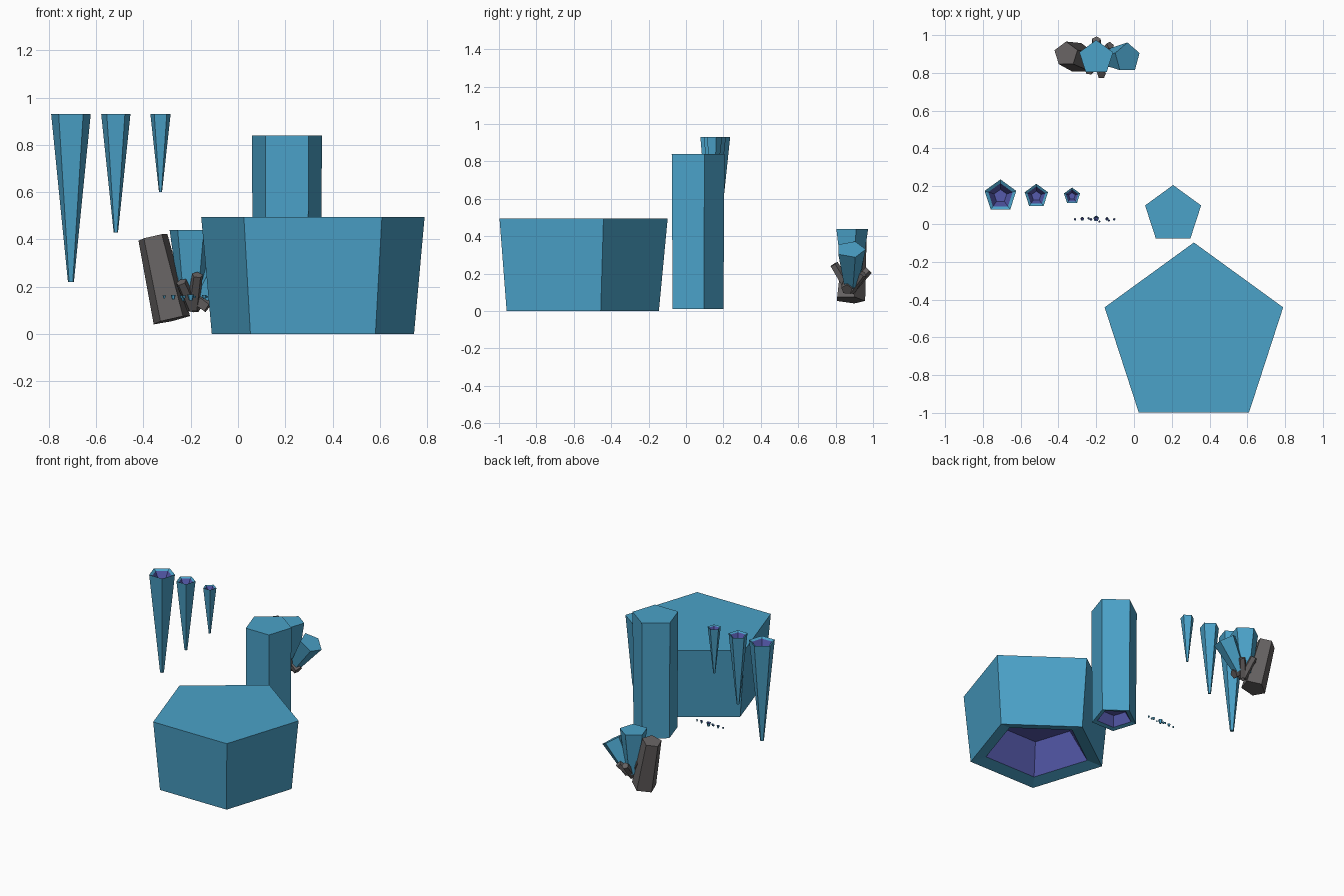
import bpy
import bmesh
import math
from mathutils import Vector

cube = bpy.data.objects.get("Cube")
if cube:
    bpy.data.objects.remove(cube, do_unlink=True)


def material(name, rgb):
    mat = bpy.data.materials.new(name)
    mat.use_nodes = True
    mat.diffuse_color = (*rgb, 1)
    mat.node_tree.nodes["Principled BSDF"].inputs["Base Color"].default_value = (*rgb, 1)
    return mat


BLUE = material("ice_blue", (0.07, 0.36, 0.58))
PURPLE = material("deep_purple", (0.09, 0.10, 0.41))
GREY = material("stone_grey", (0.13, 0.12, 0.12))


def crystal(name, low, high, r_low, r_high, mat=BLUE, hollow=None):
    """Five-sided tapered prism from low to high, with an optional recessed end."""
    low, high = Vector(low), Vector(high)
    axis = high - low
    length = axis.length
    # Rings run from the low cap to the high cap: radius, height
    rings = [(r_low, 0), (r_high, length)]
    painted = []
    if hollow == "low":
        rings = [(r_low * 0.5, r_low * 0.48), (r_low * 0.77, r_low * 0.05)] + rings
        painted = [0]
    elif hollow == "high":
        rings += [(r_high * 0.77, length - r_high * 0.12),
                  (r_high * 0.4, length - r_high * 0.8)]
        painted = [2]
    turn = Vector((0, 0, 1)).rotation_difference(axis)
    bm = bmesh.new()
    loops = []
    for radius, height in rings:
        loop = []
        for i in range(5):
            a = math.pi / 2 + i * math.tau / 5
            point = Vector((radius * math.cos(a), radius * math.sin(a), height))
            loop.append(bm.verts.new(low + turn @ point))
        loops.append(loop)
    for k in range(len(loops) - 1):
        a, b = loops[k], loops[k + 1]
        for i in range(5):
            j = (i + 1) % 5
            face = bm.faces.new((a[i], a[j], b[j], b[i]))
            face.material_index = int(k in painted)
    bottom = bm.faces.new(loops[0][::-1])
    top = bm.faces.new(loops[-1])
    bottom.material_index = int(hollow == "low")
    top.material_index = int(hollow == "high")
    mesh = bpy.data.meshes.new(name)
    bm.to_mesh(mesh)
    bm.free()
    mesh.materials.append(mat)
    if hollow:
        mesh.materials.append(PURPLE)
    obj = bpy.data.objects.new(name, mesh)
    bpy.context.collection.objects.link(obj)
    return obj


# Broad block and tall pillar, both hollow underneath
crystal("large_block", (0.317, -0.595, 0), (0.317, -0.595, 0.495), 0.45, 0.497, hollow="low")
crystal("tall_pillar", (0.207, 0.05, 0.01), (0.207, 0.05, 0.84), 0.15, 0.156, hollow="low")

# Row of hanging spikes, hollow on top
for i, (x, tip, r) in enumerate([(-0.707, 0.22, 0.088), (-0.517, 0.43, 0.065), (-0.328, 0.6, 0.045)]):
    crystal(f"hanging_spike_{i + 1}", (x, 0.148, tip), (x, 0.148, 0.93), r * 0.15, r, hollow="high")

# Cluster: two blue crystals and one large stone
crystal("upright_crystal", (-0.2, 0.88, 0.14), (-0.2, 0.88, 0.44), 0.05, 0.094, hollow="low")
crystal("leaning_crystal", (-0.16, 0.88, 0.14), (-0.035, 0.88, 0.33), 0.04, 0.081, hollow="low")
crystal("large_stone", (-0.28, 0.875, 0.06), (-0.36, 0.9, 0.41), 0.083, 0.066, GREY)

# Small stones fanning out of the cluster base
heart = (-0.19, 0.875, 0.11)
tips = [(-0.172, 0.79, 0.25), (-0.26, 0.9, 0.235), (-0.2, 0.975, 0.22),
        (-0.125, 0.945, 0.2), (-0.24, 0.81, 0.22)]
for i, tip in enumerate(tips):
    crystal(f"small_stone_{i + 1}", heart, tip, 0.028, 0.024, GREY)
crystal("low_stone", (-0.2, 0.875, 0.17), (-0.125, 0.86, 0.115), 0.032, 0.032, GREY)

# Tiny floating shards
shards = [(-0.312, 0.025, 0.007), (-0.274, 0.027, 0.011), (-0.24, 0.03, 0.007), (-0.228, 0.024, 0.008),
          (-0.2, 0.029, 0.016), (-0.183, 0.013, 0.006), (-0.143, 0.027, 0.01),
          (-0.133, 0.018, 0.006), (-0.105, 0.025, 0.007)]
for i, (x, y, r) in enumerate(shards):
    crystal(f"shard_{i + 1}", (x, y, 0.158 - r), (x, y, 0.158 + r * 0.6), r * 0.5, r, hollow="high")
